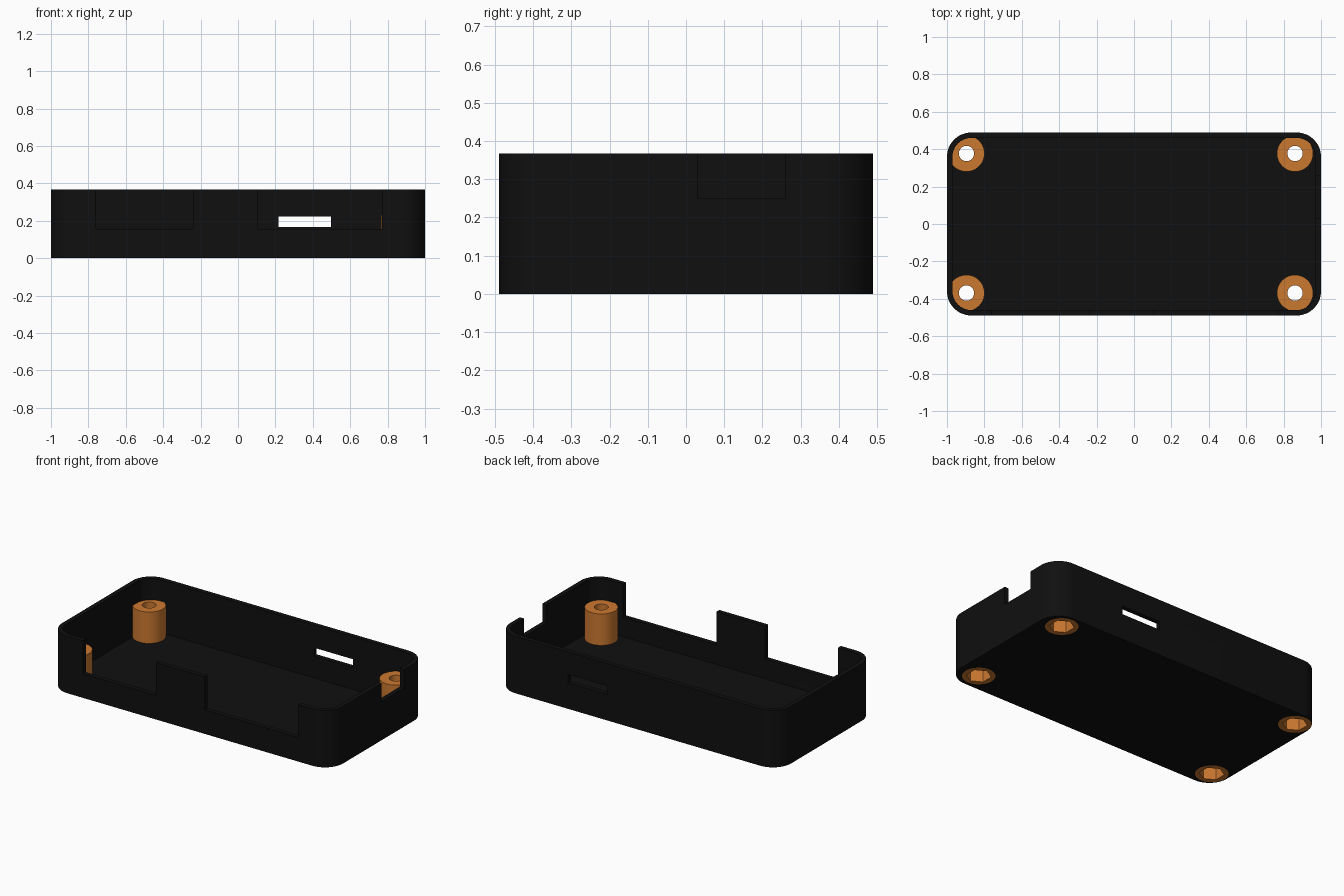
import bpy, bmesh, math

if "Cube" in bpy.data.objects:
    bpy.data.objects.remove(bpy.data.objects["Cube"])

def material(name, rgb):
    m = bpy.data.materials.new(name)
    m.diffuse_color = (*rgb, 1)
    m.use_nodes = True
    m.node_tree.nodes["Principled BSDF"].inputs["Base Color"].default_value = m.diffuse_color
    return m

BLACK = material("black plastic", (0.005, 0.005, 0.005))
COPPER = material("copper orange", (0.60, 0.19, 0.03))

def prism(name, outline, z0, z1, mat=None):
    """Extrude a flat outline from z0 up to z1."""
    bm = bmesh.new()
    bottom = bm.faces.new([bm.verts.new((x, y, z0)) for x, y in outline])
    top = bmesh.ops.extrude_face_region(bm, geom=[bottom])["geom"]
    verts = [g for g in top if isinstance(g, bmesh.types.BMVert)]
    bmesh.ops.translate(bm, vec=(0, 0, z1 - z0), verts=verts)
    bmesh.ops.recalc_face_normals(bm, faces=bm.faces)
    mesh = bpy.data.meshes.new(name)
    bm.to_mesh(mesh)
    bm.free()
    if mat:
        mesh.materials.append(mat)
    ob = bpy.data.objects.new(name, mesh)
    bpy.context.collection.objects.link(ob)
    return ob

def circle(cx, cy, r, n=48, turn=0.0):
    return [(cx + r * math.cos(turn + math.tau * i / n),
             cy + r * math.sin(turn + math.tau * i / n)) for i in range(n)]

def rounded(hx, hy, r, n=12):
    pts = []
    for q, (sx, sy) in enumerate([(1, 1), (-1, 1), (-1, -1), (1, -1)]):
        for i in range(n + 1):
            a = math.pi / 2 * (q + i / n)
            pts.append((sx * (hx - r) + r * math.cos(a), sy * (hy - r) + r * math.sin(a)))
    return pts

def rect(x0, x1, y0, y1):
    return [(x0, y0), (x1, y0), (x1, y1), (x0, y1)]

def cut(ob, outline, z0, z1):
    cutter = prism("cutter", outline, z0, z1)
    cutter.hide_render = True
    mod = ob.modifiers.new("cut", "BOOLEAN")
    mod.operation, mod.solver, mod.object = "DIFFERENCE", "EXACT", cutter
    bpy.context.view_layer.objects.active = ob
    bpy.ops.object.modifier_apply(modifier=mod.name)
    bpy.data.objects.remove(cutter)

def smooth(ob):
    bpy.ops.object.select_all(action="DESELECT")
    ob.select_set(True)
    bpy.context.view_layer.objects.active = ob
    bpy.ops.object.shade_smooth_by_angle(angle=math.radians(30))

H, HX, HY, WALL, FLOOR = 0.367, 1.0, 0.489, 0.029, 0.028
BOSSES = {"back_left": (-0.896, 0.377), "back_right": (0.861, 0.377),
          "front_left": (-0.896, -0.369), "front_right": (0.861, -0.369)}
BOSS_R, BOSS_TOP = 0.097, 0.23

# Open tray with rounded corners
tray = prism("tray", rounded(HX, HY, 0.13), 0, H, BLACK)
cut(tray, rounded(HX - WALL, HY - WALL, 0.13 - WALL), FLOOR, 0.5)

# Two wide front openings, right side notch, slot in the back wall
cut(tray, rect(-0.76, -0.24, -0.6, -0.42), 0.155, 0.5)
cut(tray, rect(0.105, 0.77, -0.6, -0.42), 0.155, 0.5)
cut(tray, rect(0.93, 1.1, 0.03, 0.26), 0.25, 0.5)
cut(tray, rect(0.217, 0.497, 0.42, 0.6), 0.168, 0.222)

# Screw bosses passing through the floor, with a nut pocket underneath
for name, (x, y) in BOSSES.items():
    cut(tray, circle(x, y, BOSS_R), -0.05, FLOOR + 0.001)
    boss = prism(name + "_screw_boss", circle(x, y, BOSS_R), 0, BOSS_TOP, COPPER)
    cut(boss, circle(x, y, 0.073, 6, math.pi / 6), -0.05, 0.1)
    cut(boss, circle(x, y, 0.041, 32), -0.05, 0.4)
    smooth(boss)
smooth(tray)
